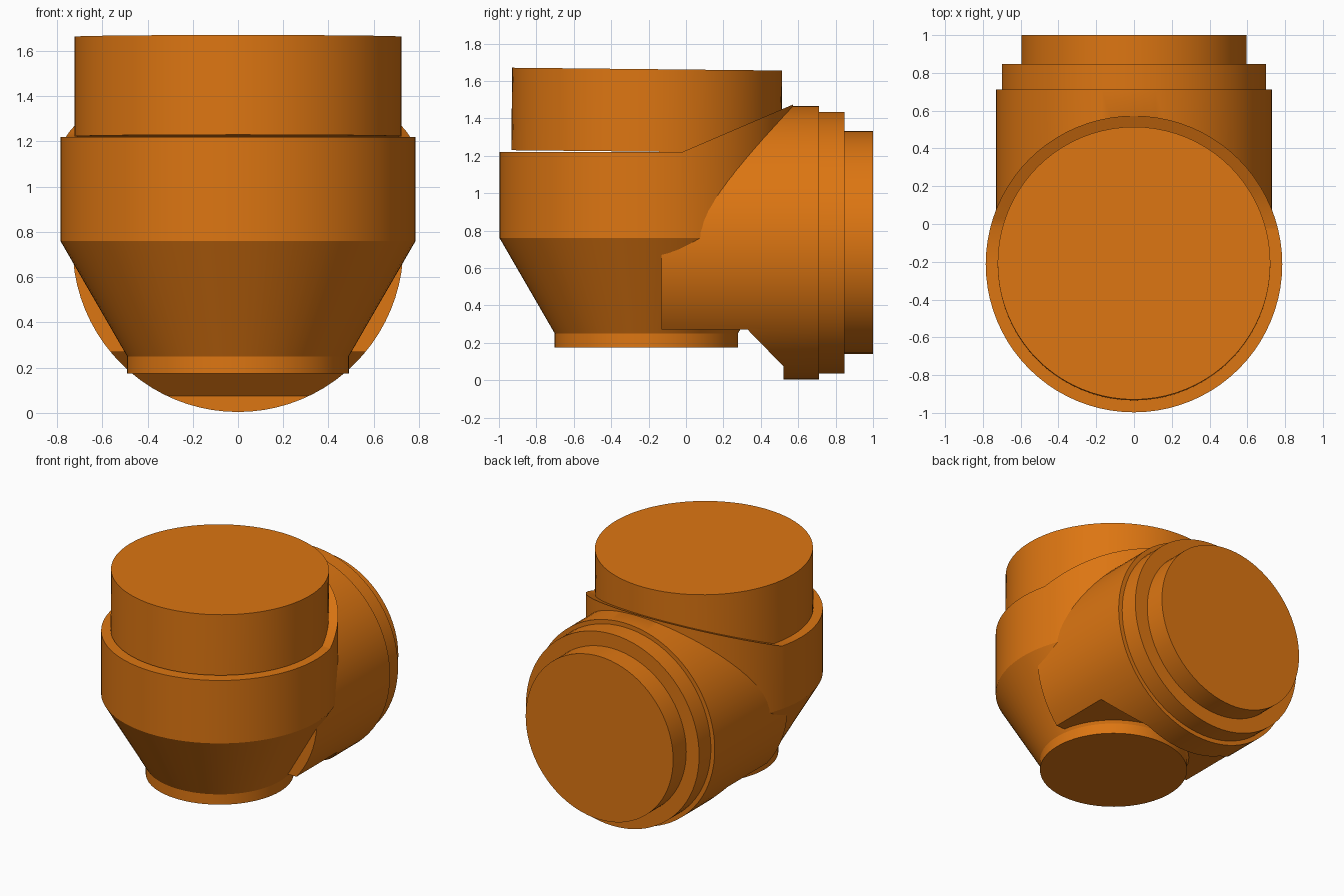
import bpy
import bmesh
import math
from mathutils import Matrix

if "Cube" in bpy.data.objects:
    bpy.data.objects.remove(bpy.data.objects["Cube"], do_unlink=True)

ORANGE = (0.72, 0.18, 0.006, 1.0)
mat = bpy.data.materials.new("burnt orange")
mat.use_nodes = True
mat.diffuse_color = ORANGE
mat.node_tree.nodes["Principled BSDF"].inputs["Base Color"].default_value = ORANGE

SEGMENTS = 80
BODY_Y = -0.212     # axis of the upright body
BARREL_Z = 0.735    # axis of the horizontal barrel


def finish(name, bm):
    bmesh.ops.recalc_face_normals(bm, faces=bm.faces[:])
    mesh = bpy.data.meshes.new(name)
    bm.to_mesh(mesh)
    bm.free()
    mesh.materials.append(mat)
    obj = bpy.data.objects.new(name, mesh)
    bpy.context.collection.objects.link(obj)
    return obj


def turned(name, profile, matrix):
    """Closed solid turned from (radius, height) points, placed by a matrix."""
    bm = bmesh.new()
    rings = []
    for r, h in profile:
        angles = [2 * math.pi * i / SEGMENTS for i in range(SEGMENTS)]
        rings.append([bm.verts.new((r * math.cos(a), r * math.sin(a), h)) for a in angles])
    for low, high in zip(rings, rings[1:]):
        for i in range(SEGMENTS):
            j = (i + 1) % SEGMENTS
            bm.faces.new((low[i], low[j], high[j], high[i]))
    bm.faces.new(rings[0][::-1])
    bm.faces.new(rings[-1])
    bm.transform(matrix)
    return finish(name, bm)


def prism(name, outline):
    """Cutter: a (y, z) outline extruded across the full width."""
    bm = bmesh.new()
    face = bm.faces.new([bm.verts.new((-1.5, y, z)) for y, z in outline])
    ext = bmesh.ops.extrude_face_region(bm, geom=[face])
    moved = [g for g in ext["geom"] if isinstance(g, bmesh.types.BMVert)]
    bmesh.ops.translate(bm, verts=moved, vec=(3, 0, 0))
    obj = finish(name, bm)
    obj.hide_render = True
    return obj


def activate(obj):
    bpy.ops.object.select_all(action="DESELECT")
    obj.select_set(True)
    bpy.context.view_layer.objects.active = obj


def cut(obj, cutter):
    mod = obj.modifiers.new("cut", "BOOLEAN")
    mod.operation = "DIFFERENCE"
    mod.solver = "EXACT"
    mod.object = cutter
    activate(obj)
    bpy.ops.object.modifier_apply(modifier=mod.name)


upright = Matrix.Translation((0, BODY_Y, 0))
# Local z becomes world +y
along_y = Matrix.Translation((0, 0, BARREL_Z)) @ Matrix.Rotation(-math.pi / 2, 4, "X")

# Upright body with tapered lower half, and the plug under it
body = turned("main_body", [(0.49, 0.25), (0.785, 0.76), (0.785, 1.6)], upright)
plug = turned("bottom_plug", [(0.49, 0.175), (0.49, 0.27)], upright)

# Slightly tilted cap standing on the body
tilt = Matrix.Translation((0, BODY_Y, 1.222)) @ Matrix.Rotation(math.radians(-0.6), 4, "X")
cap = turned("top_cap", [(0.722, 0.0), (0.722, 0.441)], tilt)

# Horizontal barrel and its two stepped rings
barrel = turned("side_barrel", [(0.731, -0.13), (0.731, 0.712)], along_y)
ring = turned("barrel_ring", [(0.70, 0.65), (0.70, 0.848)], along_y)
end = turned("barrel_end", [(0.596, 0.80), (0.596, 1.0)], along_y)

# Flat rim at the front that rises towards the back
rim_cutter = prism("rim_cutter", [(-1.3, 1.22), (-0.02, 1.22), (1.2, 1.743),
                                  (1.2, 2.2), (-1.3, 2.2)])
# Stepped relief under the barrel
relief_cutter = prism("relief_cutter", [(-0.5, -0.2), (0.52, -0.2), (0.52, 0.075),
                                        (0.33, 0.27), (-0.5, 0.27)])
cut(body, rim_cutter)
cut(barrel, rim_cutter)
cut(barrel, relief_cutter)
for cutter in (rim_cutter, relief_cutter):
    bpy.data.objects.remove(cutter, do_unlink=True)

for obj in (body, plug, cap, barrel, ring, end):
    activate(obj)
    bpy.ops.object.shade_smooth_by_angle(angle=math.radians(25))
